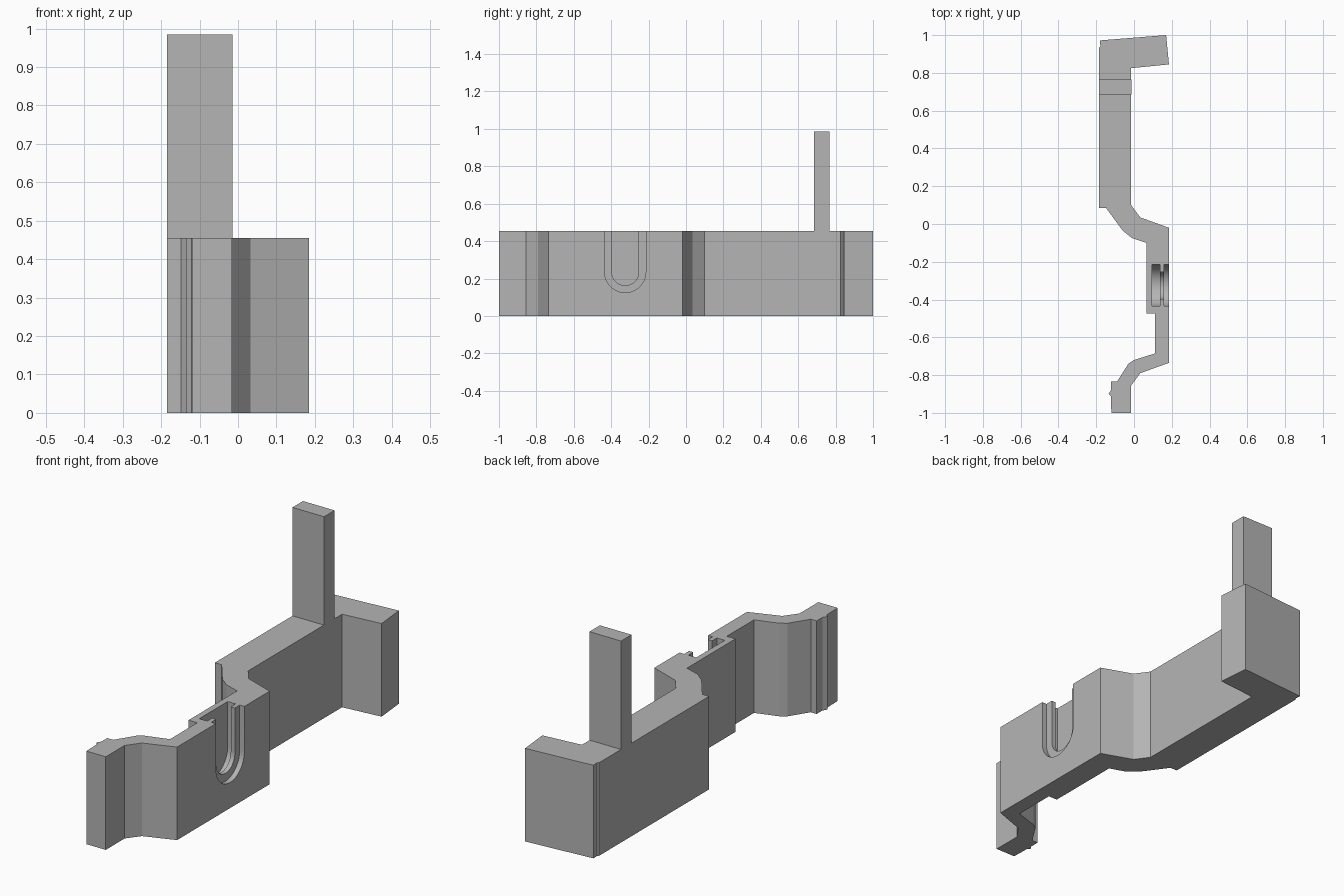
import bpy, bmesh, math
from mathutils import Vector

cube = bpy.data.objects.get("Cube")
if cube:
    bpy.data.objects.remove(cube, do_unlink=True)

HEIGHT = 0.455

grey = bpy.data.materials.new("plain_grey")
grey.use_nodes = True
colour = (0.46, 0.46, 0.46, 1)
grey.diffuse_color = colour
grey.node_tree.nodes["Principled BSDF"].inputs["Base Color"].default_value = colour


def prism(name, points, offset):
    """Extrude a closed flat outline along an offset vector."""
    bm = bmesh.new()
    face = bm.faces.new([bm.verts.new(p) for p in points])
    out = bmesh.ops.extrude_face_region(bm, geom=[face])
    moved = [v for v in out["geom"] if isinstance(v, bmesh.types.BMVert)]
    bmesh.ops.translate(bm, verts=moved, vec=Vector(offset))
    bmesh.ops.recalc_face_normals(bm, faces=bm.faces)
    mesh = bpy.data.meshes.new(name)
    bm.to_mesh(mesh)
    bm.free()
    mesh.materials.append(grey)
    obj = bpy.data.objects.new(name, mesh)
    bpy.context.collection.objects.link(obj)
    return obj


# Cranked bracket body, seen from above
outline = [
    # right-hand side, front to back
    (-0.12, -1), (-0.015, -1), (-0.015, -0.855), (0.033, -0.79),
    (0.185, -0.735), (0.185, -0.02), (0.033, 0.035), (-0.015, 0.1),
    (-0.015, 0.825), (0.185, 0.845), (0.17, 1),
    # left-hand side, back to front
    (-0.18, 0.972), (-0.178, 0.94), (-0.185, 0.935), (-0.185, 0.085),
    (-0.148, 0.085), (-0.06, -0.035), (-0.01, -0.075), (0.065, -0.1),
    (0.065, -0.475), (0.112, -0.475), (0.112, -0.685), (0, -0.72),
    (-0.03, -0.74), (-0.09, -0.835), (-0.122, -0.835), (-0.122, -0.88),
    (-0.135, -0.9), (-0.122, -0.912),
]
body = prism("bracket_body", [(x, y, 0) for x, y in outline], (0, 0, HEIGHT))

# Upright post
post = prism("upright_post",
             [(-0.185, 0.685, HEIGHT), (-0.014, 0.685, HEIGHT),
              (-0.014, 0.766, HEIGHT), (-0.185, 0.766, HEIGHT)],
             (0, 0, 0.985 - HEIGHT))


# Stepped U-shaped slot, open at the top
def slot_cutter(name, radius, x0, x1):
    yc, zc = -0.325, 0.235
    arc = [math.pi + math.pi * i / 24 for i in range(25)]
    pts = [(x0, yc + radius * math.cos(a), zc + radius * math.sin(a)) for a in arc]
    pts += [(x0, yc + radius, 0.6), (x0, yc - radius, 0.6)]
    return prism(name, pts, (x1 - x0, 0, 0))


for name, radius, x0, x1 in [("slot_cavity", 0.11, 0.095, 0.138),
                             ("slot_neck", 0.072, 0.115, 0.25),
                             ("slot_recess", 0.11, 0.16, 0.25)]:
    cutter = slot_cutter(name, radius, x0, x1)
    cutter.hide_render = True
    mod = body.modifiers.new(name, "BOOLEAN")
    mod.operation = "DIFFERENCE"
    mod.solver = "EXACT"
    mod.object = cutter
    bpy.context.view_layer.objects.active = body
    bpy.ops.object.modifier_apply(modifier=mod.name)
    bpy.data.objects.remove(cutter, do_unlink=True)

# Round slot ends shade smoothly, all other edges stay crisp
bpy.ops.object.select_all(action="DESELECT")
body.select_set(True)
bpy.context.view_layer.objects.active = body
bpy.ops.object.shade_smooth_by_angle(angle=math.radians(12))
